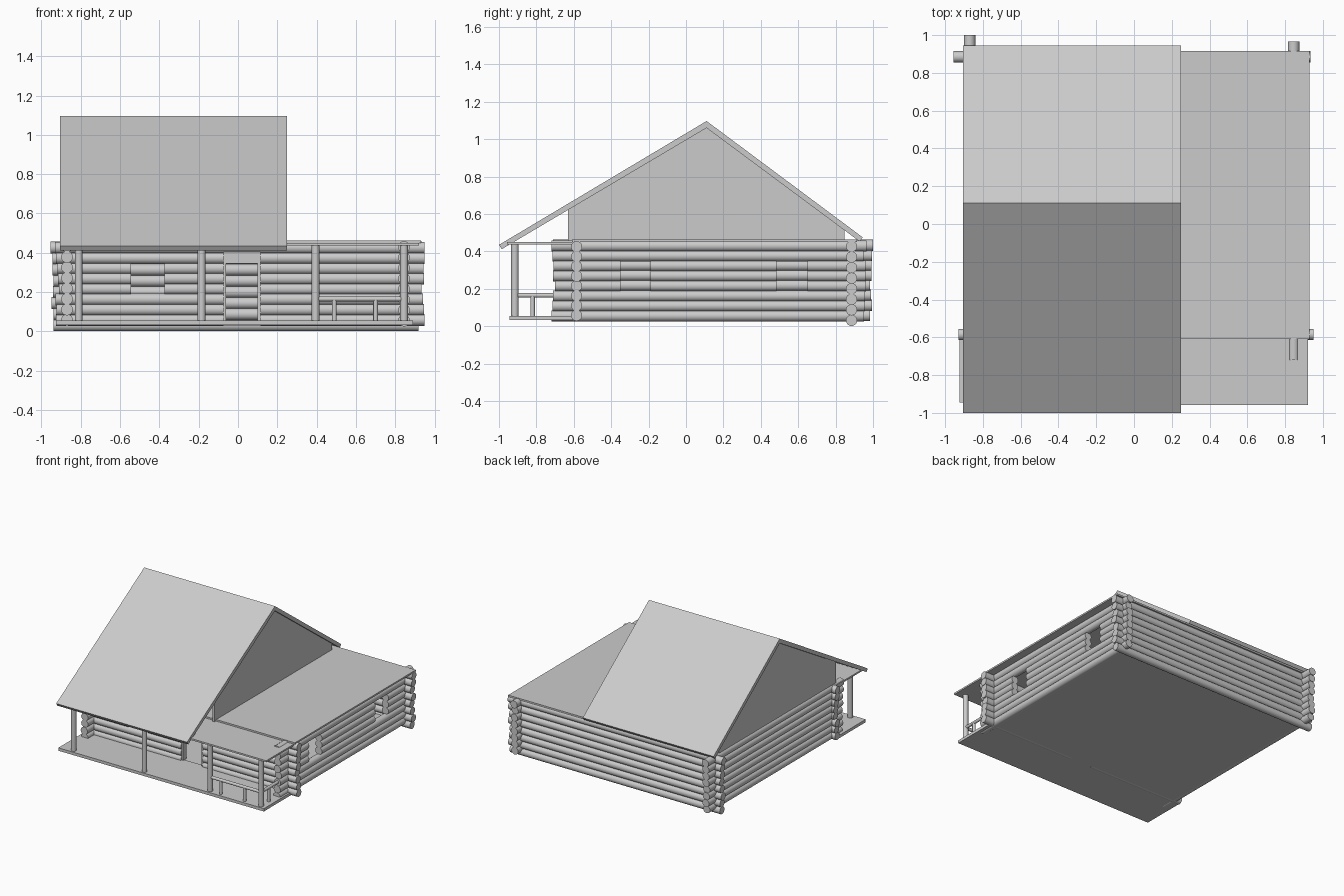
import bpy, bmesh, math, random
from mathutils import Vector

if "Cube" in bpy.data.objects:
    bpy.data.objects.remove(bpy.data.objects["Cube"])

random.seed(4)


def finish(name, bm, smooth=False):
    bmesh.ops.recalc_face_normals(bm, faces=bm.faces)
    me = bpy.data.meshes.new(name)
    bm.to_mesh(me)
    bm.free()
    ob = bpy.data.objects.new(name, me)
    bpy.context.collection.objects.link(ob)
    if smooth:
        bpy.ops.object.select_all(action='DESELECT')
        ob.select_set(True)
        bpy.context.view_layer.objects.active = ob
        bpy.ops.object.shade_smooth_by_angle(angle=math.radians(40))
    return ob


def add_rod(bm, a, b, r, sides=16):
    a, b = Vector(a), Vector(b)
    d = b - a
    m = d.to_track_quat('Z', 'Y').to_matrix().to_4x4()
    m.translation = (a + b) / 2
    bmesh.ops.create_cone(bm, cap_ends=True, segments=sides, radius1=r,
                          radius2=r, depth=d.length, matrix=m)


def prism(name, profile, x0, x1):
    """Extrude a (y, z) profile along x."""
    bm = bmesh.new()
    f = bm.faces.new([bm.verts.new((x0, y, z)) for y, z in profile])
    ext = bmesh.ops.extrude_face_region(bm, geom=[f])
    vs = [v for v in ext['geom'] if isinstance(v, bmesh.types.BMVert)]
    bmesh.ops.translate(bm, verts=vs, vec=(x1 - x0, 0, 0))
    return finish(name, bm)


def box(name, x0, x1, y0, y1, z0, z1):
    return prism(name, [(y0, z0), (y1, z0), (y1, z1), (y0, z1)], x0, x1)


def log_wall(name, axis, at, lo, hi, z0, pitch, openings=(), r=0.03):
    """Stack eight logs; openings are (start, end, log numbers)."""
    bm = bmesh.new()
    for k in range(8):
        z = z0 + pitch * k
        cuts = sorted((s, e) for s, e, rows in openings if k in rows)
        start = lo + random.uniform(0, 0.02)
        end = hi - random.uniform(0, 0.02)
        if k == 7:
            start, end = lo, hi
        for s, e in cuts + [(end, None)]:
            if axis == 'X':
                add_rod(bm, (start, at, z), (s, at, z), r)
            else:
                add_rod(bm, (at, start, z), (at, s, z), r)
            start = e
    return finish(name, bm, True)


# Log walls with window and door openings
win = (3, 4, 5)
log_wall("front_wall", 'X', -0.585, -0.93, 0.95, 0.058, 0.0525,
         [(-0.545, -0.375, win), (-0.075, 0.115, range(7))])
log_wall("back_wall", 'X', 0.885, -0.955, 0.935, 0.031, 0.0565)
log_wall("left_wall", 'Y', -0.87, -0.71, 1.0, 0.058, 0.0535)
log_wall("right_wall", 'Y', 0.845, -0.72, 0.965, 0.055, 0.0535,
         [(-0.35, -0.19, win), (0.485, 0.65, win)])

# Door frame
box("door_lintel", -0.075, 0.115, -0.605, -0.565, 0.345, 0.405)
for side, x in (("left", -0.075), ("right", 0.1)):
    box("door_jamb_" + side, x, x + 0.015, -0.605, -0.565, 0.055, 0.345)

# Floors
box("house_floor", -0.87, 0.845, -0.6, 0.89, 0.03, 0.05)
box("porch_floor", -0.925, 0.89, -0.945, -0.59, 0.032, 0.055)

# Flat roofs
box("flat_roof", -0.86, 0.93, -0.61, 0.915, 0.45, 0.463)
box("porch_roof", -0.9, 0.92, -0.957, -0.6, 0.437, 0.45)

# Gabled roof and its end panels
prism("gable_roof", [(-1.0, 0.435), (0.11, 1.097), (0.945, 0.475),
                     (0.928, 0.453), (0.11, 1.06), (-0.985, 0.412)], -0.905, 0.25)
gable = [(-0.63, 0.452), (-0.63, 0.626), (0.11, 1.064), (0.848, 0.518), (0.848, 0.452)]
prism("left_gable", gable, -0.885, -0.865)
prism("right_gable", gable, 0.215, 0.235)

# Porch posts
bm = bmesh.new()
for x in (-0.81, -0.185, 0.395, 0.845):
    add_rod(bm, (x, -0.915, 0.05), (x, -0.915, 0.44), 0.02)
finish("porch_posts", bm, True)

# Porch railing on the front and right side
bm = bmesh.new()
add_rod(bm, (0.395, -0.915, 0.165), (0.845, -0.915, 0.165), 0.012)
add_rod(bm, (0.845, -0.915, 0.165), (0.845, -0.59, 0.165), 0.012)
for x, y in ((0.49, -0.915), (0.70, -0.915), (0.845, -0.82)):
    add_rod(bm, (x, y, 0.05), (x, y, 0.165), 0.012)
finish("porch_railing", bm, True)
